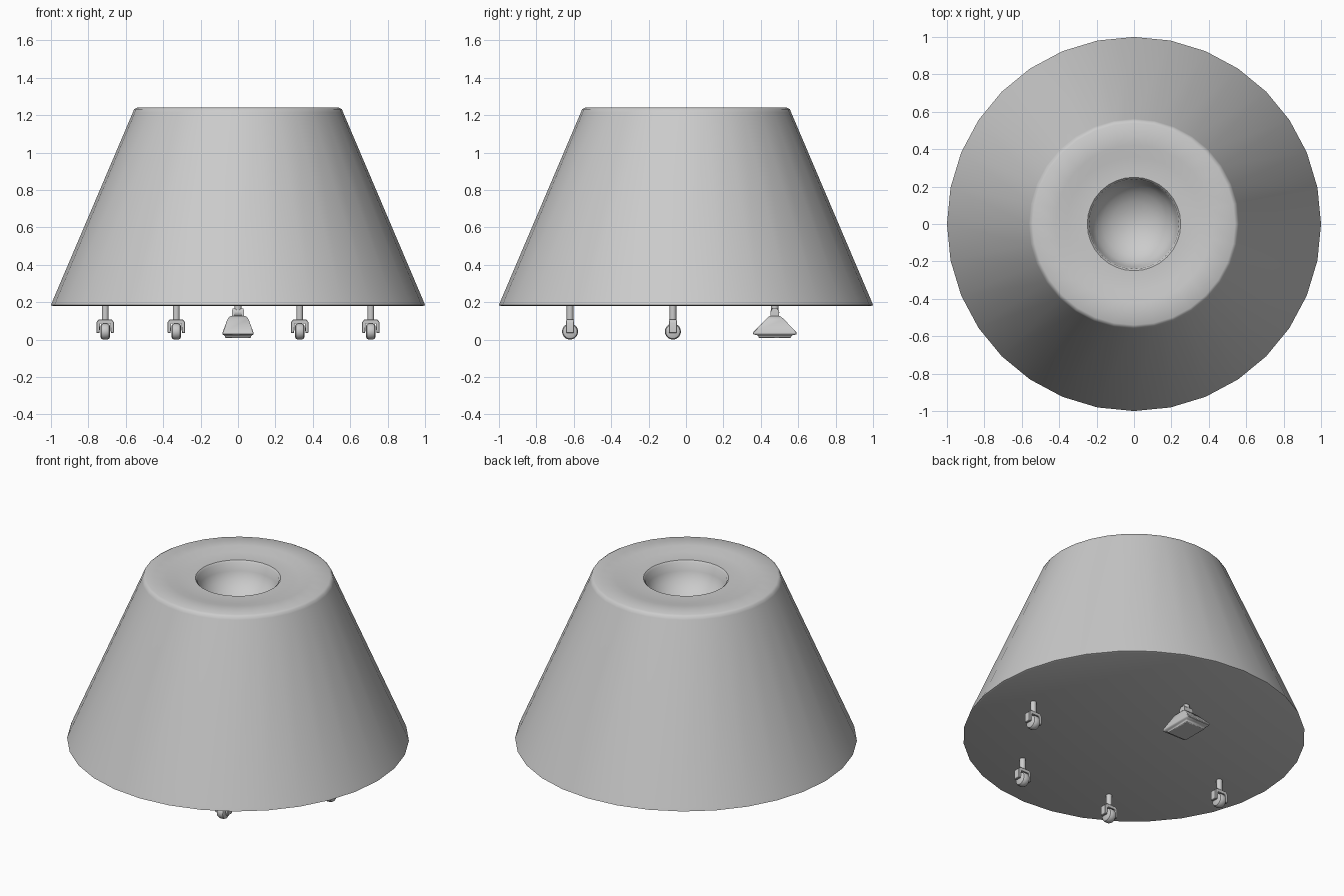
import bpy, bmesh
from math import pi, sin, cos, radians
from mathutils import Matrix

if "Cube" in bpy.data.objects:
    bpy.data.objects.remove(bpy.data.objects["Cube"])


def finish(name, bm, angle=35):
    bmesh.ops.recalc_face_normals(bm, faces=bm.faces)
    me = bpy.data.meshes.new(name)
    bm.to_mesh(me)
    bm.free()
    ob = bpy.data.objects.new(name, me)
    bpy.context.collection.objects.link(ob)
    bpy.ops.object.select_all(action='DESELECT')
    bpy.context.view_layer.objects.active = ob
    ob.select_set(True)
    bpy.ops.object.shade_smooth_by_angle(angle=radians(angle))
    return ob


def loft(bm, rings):
    # skin a stack of equal-length loops and cap both ends
    loops = [[bm.verts.new(p) for p in r] for r in rings]
    n = len(loops[0])
    for a, b in zip(loops, loops[1:]):
        for i in range(n):
            j = (i + 1) % n
            bm.faces.new((a[i], a[j], b[j], b[i]))
    bm.faces.new(loops[0][::-1])
    bm.faces.new(loops[-1])


def circle(r, z, n, x=0, y=0):
    return [(x + r * cos(2 * pi * i / n), y + r * sin(2 * pi * i / n), z) for i in range(n)]


def rect(hx, hy, z, x=0, y=0):
    return [(x - hx, y - hy, z), (x + hx, y - hy, z), (x + hx, y + hy, z), (x - hx, y + hy, z)]


# tapered body with stepped top and rounded bowl
profile = [(0.99, 0.18), (1.0, 0.184), (0.992, 0.205), (0.562, 1.215), (0.555, 1.232),
           (0.54, 1.24), (0.42, 1.24), (0.36, 1.225), (0.25, 1.225), (0.24, 1.215)]
profile += [(0.24 * cos(radians(a)), 1.215 - 0.2 * sin(radians(a))) for a in (15, 30, 45, 60, 75, 86)]
bm = bmesh.new()
loft(bm, [circle(r, z, 32) for r, z in profile])
finish("tapered_body", bm, 40)


# casters: wheel, forked yoke and stem
def caster(name, x, y):
    bm = bmesh.new()
    wheel = [(0.030, -0.025), (0.038, -0.021), (0.043, -0.010),
             (0.043, 0.010), (0.038, 0.021), (0.030, 0.025)]
    loft(bm, [circle(r, z, 20) for r, z in wheel])
    bmesh.ops.transform(bm, matrix=Matrix.Translation((x, y, 0.043)) @ Matrix.Rotation(pi / 2, 4, 'Y'),
                        verts=bm.verts)
    finish(name + "_wheel", bm)

    bm = bmesh.new()
    loft(bm, [circle(0.018, 0.10, 16, x, y), circle(0.018, 0.19, 16, x, y)])
    finish(name + "_stem", bm)

    bm = bmesh.new()
    outline = [(-0.047, 0.035), (-0.047, 0.093), (-0.034, 0.108), (0.034, 0.108), (0.047, 0.093),
               (0.047, 0.035), (0.030, 0.035), (0.030, 0.089), (-0.030, 0.089), (-0.030, 0.035)]
    loft(bm, [[(x + u, y + d, w) for u, w in outline] for d in (-0.021, 0.021)])
    bmesh.ops.bevel(bm, geom=bm.edges[:], offset=0.003, segments=1, affect='EDGES')
    finish(name + "_yoke", bm)


for side, s in (("left", -1), ("right", 1)):
    caster(side + "_side_caster", s * 0.71, -0.07)
    caster(side + "_front_caster", s * 0.33, -0.62)

# rear foot: flared pad with chamfered underside
fy = 0.475
bm = bmesh.new()
loft(bm, [rect(0.068, 0.085, 0.008, 0, fy), rect(0.072, 0.09, 0.022, 0, fy),
          rect(0.083, 0.117, 0.028, 0, fy), rect(0.083, 0.117, 0.038, 0, fy),
          rect(0.055, 0.045, 0.112, 0, fy), rect(0.042, 0.030, 0.125, 0, fy)])
bmesh.ops.bevel(bm, geom=bm.edges[:], offset=0.003, segments=1, affect='EDGES')
finish("foot_pad", bm)

# foot pivot knuckle, side lugs and stem
bm = bmesh.new()
loft(bm, [circle(0.024, z, 16) for z in (-0.018, 0.018)])
bmesh.ops.transform(bm, matrix=Matrix.Translation((0, fy, 0.145)) @ Matrix.Rotation(pi / 2, 4, 'Y'),
                    verts=bm.verts)
finish("foot_knuckle", bm)
bm = bmesh.new()
for s in (-1, 1):
    loft(bm, [rect(0.007, 0.022, 0.11, s * 0.025, fy), rect(0.007, 0.022, 0.15, s * 0.025, fy),
              rect(0.005, 0.014, 0.165, s * 0.025, fy)])
finish("foot_lugs", bm)
bm = bmesh.new()
loft(bm, [circle(0.02, 0.145, 16, 0, fy), circle(0.02, 0.19, 16, 0, fy)])
finish("foot_stem", bm)
